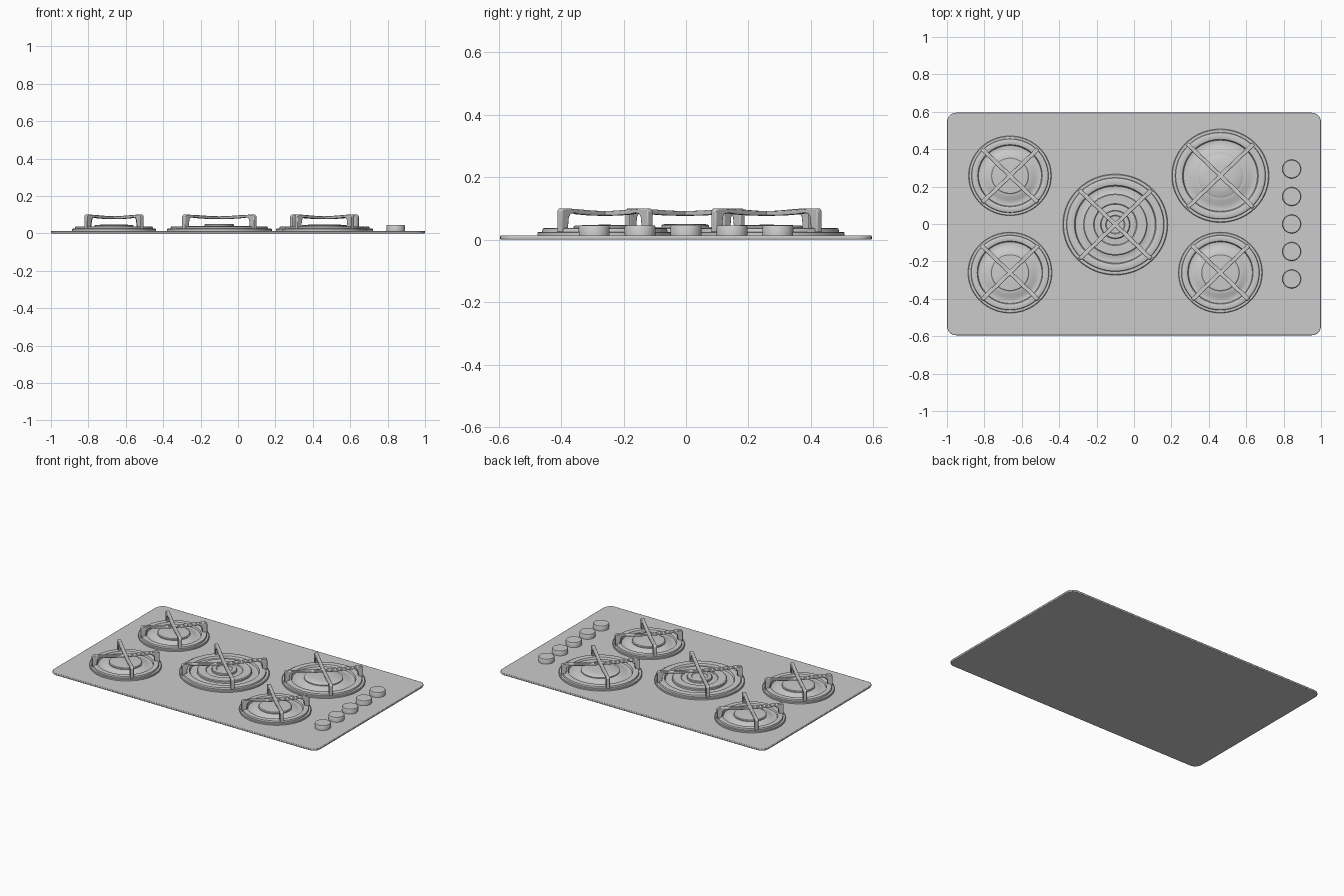
import bpy, bmesh, math
from mathutils import Matrix

cube = bpy.data.objects.get("Cube")
if cube:
    bpy.data.objects.remove(cube)

steel = bpy.data.materials.new("brushed_grey")
steel.use_nodes = True
GREY = (0.6, 0.6, 0.6, 1)
steel.diffuse_color = GREY
steel.node_tree.nodes["Principled BSDF"].inputs["Base Color"].default_value = GREY


def finish(name, bm, location=(0, 0, 0), stretch=1, bevel=0):
    bmesh.ops.recalc_face_normals(bm, faces=bm.faces)
    mesh = bpy.data.meshes.new(name)
    bm.to_mesh(mesh)
    bm.free()
    mesh.materials.append(steel)
    obj = bpy.data.objects.new(name, mesh)
    bpy.context.collection.objects.link(obj)
    obj.location = location
    obj.scale.x = stretch
    if bevel:
        mod = obj.modifiers.new("soft_edges", "BEVEL")
        mod.width, mod.segments, mod.limit_method = bevel, 2, "ANGLE"
    bpy.ops.object.select_all(action="DESELECT")
    obj.select_set(True)
    bpy.context.view_layer.objects.active = obj
    bpy.ops.object.shade_smooth_by_angle(angle=math.radians(35))
    return obj


def lathe(name, profile, location, stretch=1, steps=64):
    """Spin a radius-height profile about the vertical axis."""
    bm = bmesh.new()
    verts = [bm.verts.new((r, 0, z)) for r, z in profile]
    edges = [bm.edges.new(pair) for pair in zip(verts, verts[1:])]
    bmesh.ops.spin(bm, geom=verts + edges, axis=(0, 0, 1), cent=(0, 0, 0),
                   angle=math.tau, steps=steps, use_duplicate=False)
    bmesh.ops.remove_doubles(bm, verts=bm.verts, dist=1e-5)
    return finish(name, bm, location, stretch)


def extrude_outline(bm, points, offset):
    face = bm.faces.new([bm.verts.new(p) for p in points])
    new = bmesh.ops.extrude_face_region(bm, geom=[face])["geom"]
    moved = [v for v in new if isinstance(v, bmesh.types.BMVert)]
    bmesh.ops.translate(bm, verts=moved, vec=offset)


# Rounded base plate
bm = bmesh.new()
outline = []
for i, (sx, sy) in enumerate([(1, 1), (-1, 1), (-1, -1), (1, -1)]):
    for k in range(9):
        a = (i + k / 8) * math.pi / 2
        outline.append((sx * 0.95 + 0.05 * math.cos(a),
                        sy * 0.545 + 0.05 * math.sin(a), 0))
extrude_outline(bm, outline, (0, 0, 0.013))
finish("base_plate", bm, bevel=0.003)


# Burner pan: stepped rings around a dish
def burner_pan(name, R, location, stretch):
    rings = [(1, .012), (1, .022), (.985, .025), (.93, .025), (.92, .035),
             (.9, .037), (.8, .037), (.78, .035), (.76, .022), (.7, .02),
             (.62, .024), (.54, .032), (.47, .035), (0, .035)]
    lathe(name, [(r * R, z) for r, z in rings], location, stretch)


# Pan support: two crossed bars with sagging tops and rounded legs
def pan_support(name, R, location, stretch):
    g = 1.01 * R - 0.012
    half = [(g, .024), (g, .092), (g - .008, .1), (g - .03, .1), (.6 * g, .097),
            (.3 * g, .093), (0, .091)]
    under = [(0, .076), (.3 * g, .077), (.6 * g, .081), (g - .06, .085),
             (g - .042, .083), (g - .034, .072), (g - .028, .024)]
    top = half + [(-r, z) for r, z in reversed(half[:-1])]
    low = [(-r, z) for r, z in reversed(under[1:])] + under
    bm = bmesh.new()
    for angle in (45, 135):
        start = len(bm.verts)
        extrude_outline(bm, [(r, -.011, z) for r, z in top + low], (0, .022, 0))
        bm.verts.ensure_lookup_table()
        bmesh.ops.rotate(bm, verts=bm.verts[start:], cent=(0, 0, 0),
                         matrix=Matrix.Rotation(math.radians(angle), 3, "Z"))
    finish(name, bm, location, stretch, bevel=0.003)


burners = {
    "rear_right": (-0.663, 0.258, 0.213),
    "front_right": (-0.663, -0.26, 0.216),
    "rear_left": (0.462, 0.258, 0.25),
    "front_left": (0.462, -0.26, 0.216),
    "centre": (-0.1, -0.003, 0.27),
}
for place, (x, y, R) in burners.items():
    spot = (x, y, 0)
    burner_pan(place + "_burner_pan", R, spot, 1.04)
    pan_support(place + "_pan_support", R, spot, 1.04)
    if place == "centre":
        # Double burner: outer flame ring and small inner cap
        lathe("centre_flame_ring",
              [(.165, .02), (.165, .036), (.16, .04), (.112, .04), (.108, .036),
               (.108, .02)], spot, 1.04)
        lathe("centre_cap", [(.076, .03), (.076, .045), (.072, .049), (.05, .05),
                             (.046, .047), (0, .047)], spot, 1.04)
    else:
        c = 0.465 * R
        lathe(place + "_cap", [(c, .03), (c, .041), (c * .95, .045),
                               (c * .5, .047), (0, .048)], spot, 1.04)

# Control knobs in a row on the left side
for i in range(5):
    lathe(f"control_knob_{i + 1}",
          [(.049, .01), (.05, .04), (.047, .045), (0, .045)],
          (0.843, (i - 2) * 0.147, 0), steps=40)
